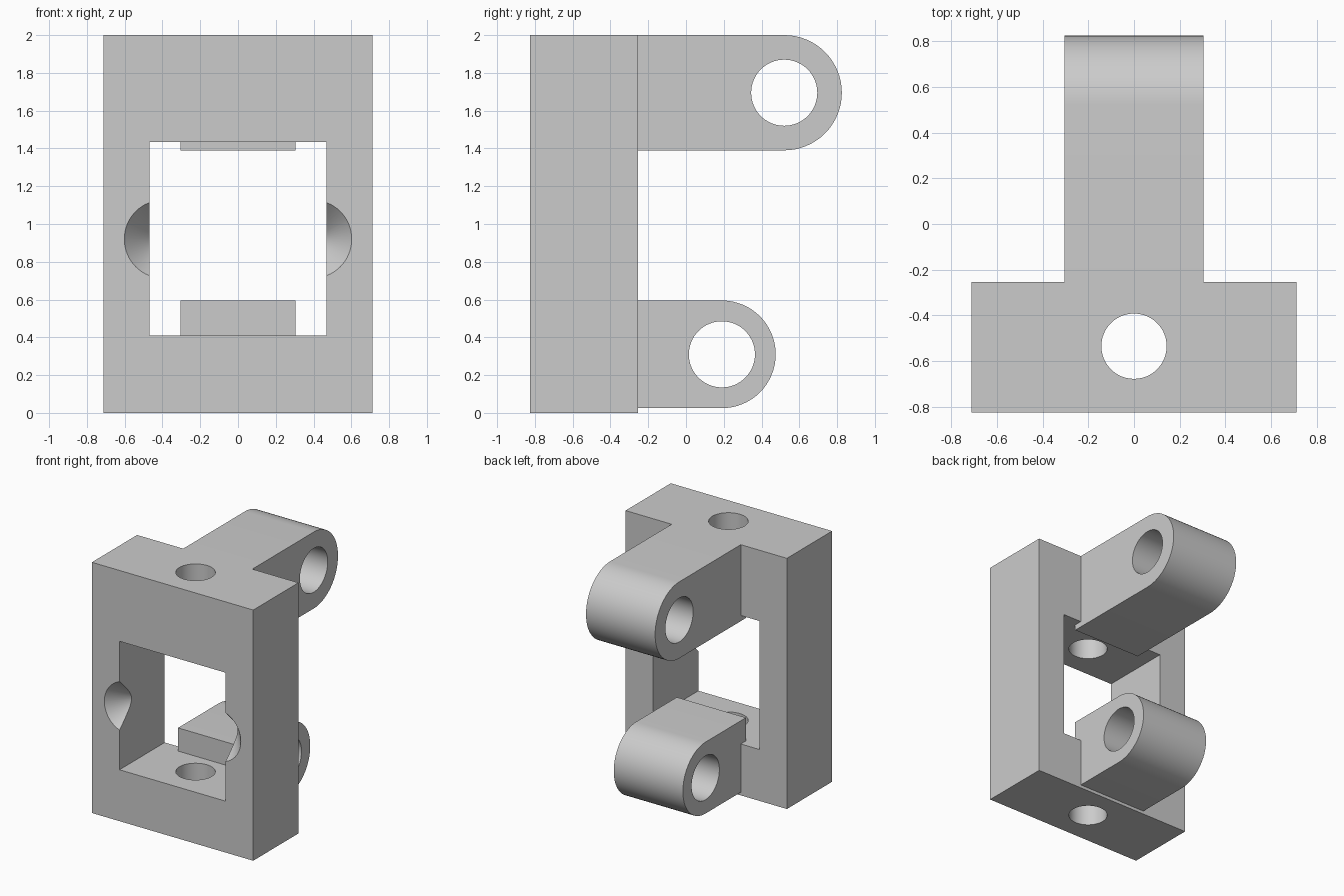
import bpy
import math
from mathutils import Matrix, Vector
import bmesh

cube = bpy.data.objects.get("Cube")
if cube:
    bpy.data.objects.remove(cube, do_unlink=True)

grey = bpy.data.materials.new("plain_grey")
grey.use_nodes = True
colour = (0.6, 0.6, 0.6, 1)
grey.diffuse_color = colour
grey.node_tree.nodes["Principled BSDF"].inputs["Base Color"].default_value = colour


def finish(name, bm):
    bmesh.ops.recalc_face_normals(bm, faces=bm.faces)
    mesh = bpy.data.meshes.new(name)
    bm.to_mesh(mesh)
    bm.free()
    mesh.materials.append(grey)
    obj = bpy.data.objects.new(name, mesh)
    bpy.context.collection.objects.link(obj)
    return obj


def box(name, low, high):
    low, high = Vector(low), Vector(high)
    bm = bmesh.new()
    bmesh.ops.create_cube(bm, size=1, matrix=Matrix.Translation((low + high) / 2)
                          @ Matrix.Diagonal((*(high - low), 1)))
    return finish(name, bm)


def cone(name, centre, r1, r2, depth, axis):
    """Cylinder or cone whose wide-to-narrow direction is the given axis."""
    turn = Vector(axis).to_track_quat("Z", "Y").to_matrix().to_4x4()
    bm = bmesh.new()
    bmesh.ops.create_cone(bm, cap_ends=True, segments=64, radius1=r1, radius2=r2,
                          depth=depth, matrix=Matrix.Translation(centre) @ turn)
    return finish(name, bm)


def combine(target, tool, operation):
    mod = target.modifiers.new(operation, "BOOLEAN")
    mod.operation = operation
    mod.solver = "EXACT"
    mod.object = tool
    bpy.ops.object.select_all(action="DESELECT")
    bpy.context.view_layer.objects.active = target
    target.select_set(True)
    bpy.ops.object.modifier_apply(modifier=mod.name)
    bpy.data.objects.remove(tool, do_unlink=True)


def arm(name, y, z, radius):
    """Round-ended lug, starting slightly inside the frame."""
    start, half, steps = -0.32, 0.305, 32
    outline = [(start, z + radius), (start, z - radius)]
    for i in range(steps + 1):
        a = -math.pi / 2 + math.pi * i / steps
        outline.append((y + radius * math.cos(a), z + radius * math.sin(a)))
    bm = bmesh.new()
    face = bm.faces.new([bm.verts.new((-half, py, pz)) for py, pz in outline])
    side = bmesh.ops.extrude_face_region(bm, geom=[face])
    verts = [v for v in side["geom"] if isinstance(v, bmesh.types.BMVert)]
    bmesh.ops.translate(bm, verts=verts, vec=(2 * half, 0, 0))
    obj = finish(name, bm)
    combine(obj, cone("pin_hole", (0, y, z), 0.175, 0.175, 1, (1, 0, 0)), "DIFFERENCE")
    return obj


# Rectangular frame with its window
frame = box("bracket_frame", (-0.712, -0.825, 0), (0.712, -0.255, 2))
combine(frame, box("window", (-0.468, -1, 0.41), (0.468, 0, 1.435)), "DIFFERENCE")

# Upper and lower lugs
combine(frame, arm("upper_arm", 0.52, 1.695, 0.305), "UNION")
combine(frame, arm("lower_arm", 0.19, 0.31, 0.285), "UNION")

# Vertical bore through top and bottom bars
combine(frame, cone("bore", (0, -0.535, 1), 0.143, 0.143, 3, (0, 0, 1)), "DIFFERENCE")

# Conical recesses on the front inner edges, wide end on the front face
for side in (-1, 1):
    depth = 0.235
    recess = cone("recess", (side * 0.395, -0.826 + depth / 2, 0.92),
                  0.208, 0, depth, (0, 1, 0))
    combine(frame, recess, "DIFFERENCE")

# Smooth the round surfaces, keep the edges crisp
bpy.ops.object.select_all(action="DESELECT")
bpy.context.view_layer.objects.active = frame
frame.select_set(True)
bpy.ops.object.shade_smooth_by_angle(angle=math.radians(30))
